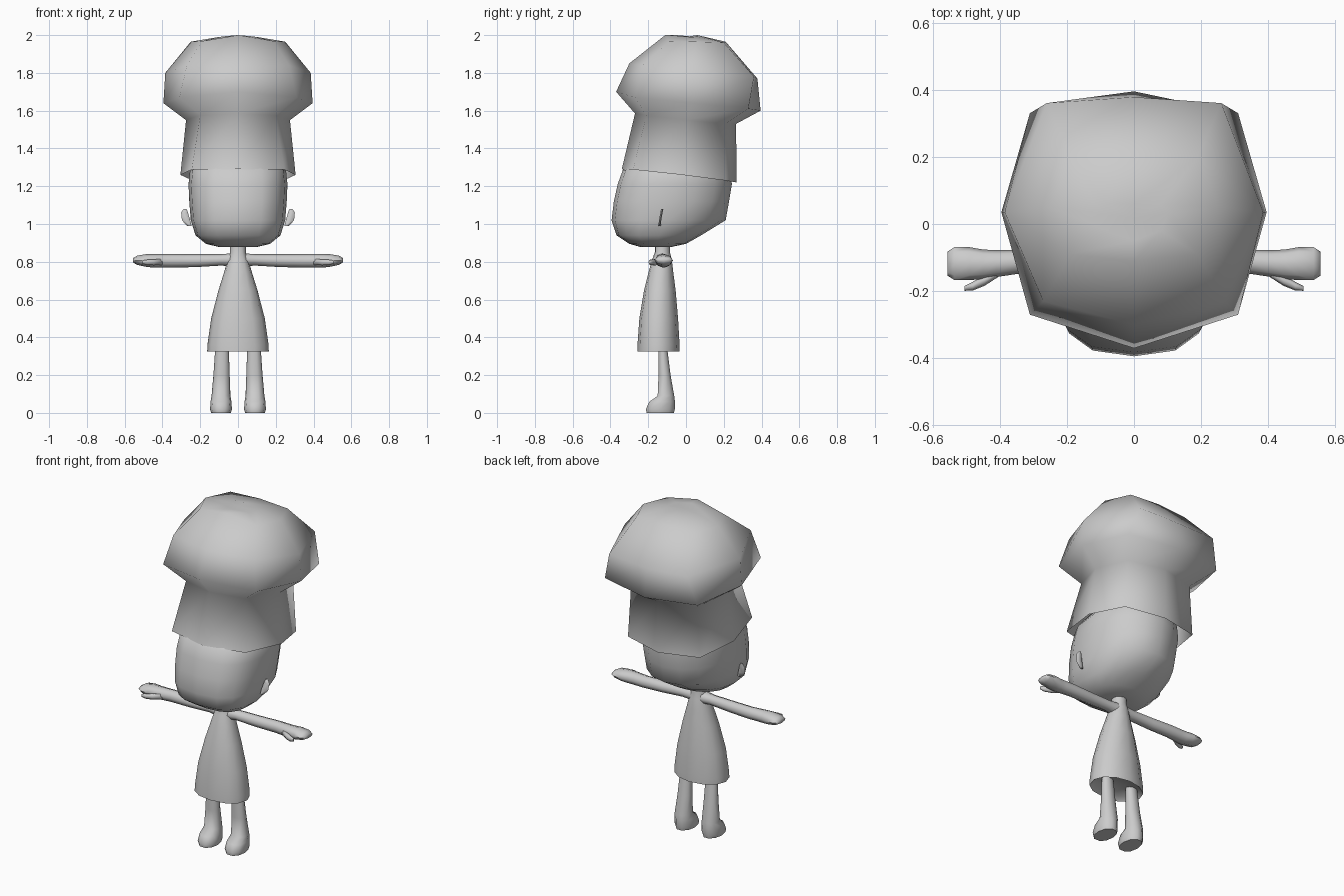
import bpy, bmesh, math
from mathutils import Vector

if "Cube" in bpy.data.objects:
    bpy.data.objects.remove(bpy.data.objects["Cube"])

grey = bpy.data.materials.new("plain grey")
grey.diffuse_color = (0.6, 0.6, 0.6, 1)
grey.use_nodes = True
grey.node_tree.nodes["Principled BSDF"].inputs["Base Color"].default_value = grey.diffuse_color


def loft(name, rings, start=True, end=True, angle=70):
    """Skin a list of equal-length point rings, with optional end caps."""
    bm = bmesh.new()
    loops = [[bm.verts.new(p) for p in ring] for ring in rings]
    n = len(loops[0])
    for a, b in zip(loops, loops[1:]):
        for i in range(n):
            j = (i + 1) % n
            bm.faces.new((a[i], a[j], b[j], b[i]))
    for use, ring in ((start, loops[0]), (end, loops[-1])):
        if use:
            c = bm.verts.new(sum((v.co for v in ring), Vector()) / n)
            for i in range(n):
                bm.faces.new((ring[i], ring[(i + 1) % n], c))
    bmesh.ops.recalc_face_normals(bm, faces=bm.faces)
    me = bpy.data.meshes.new(name)
    bm.to_mesh(me)
    bm.free()
    me.materials.append(grey)
    ob = bpy.data.objects.new(name, me)
    bpy.context.collection.objects.link(ob)
    bpy.ops.object.select_all(action='DESELECT')
    ob.select_set(True)
    bpy.context.view_layer.objects.active = ob
    bpy.ops.object.shade_smooth_by_angle(angle=math.radians(angle))
    return ob


def mirror_x(ob):
    ob.modifiers.new("mirror", 'MIRROR').use_axis[0] = True


def power(v, e):
    return math.copysign(abs(v) ** e, v)


def ring_z(z, w, yf, yb, cx=0, n=12, square=2.0):
    """Horizontal rounded ring between a front and a back depth."""
    cy, ry = (yf + yb) / 2, (yb - yf) / 2
    pts = []
    for i in range(n):
        t = math.tau * i / n
        e = 2 / square if math.sin(t) < 0 else 1
        pts.append((cx + w * power(math.cos(t), e), cy + ry * power(math.sin(t), e), z))
    return pts


def ring_x(x, cy, cz, ry, rz, n=8):
    return [(x, cy + ry * math.cos(math.tau * i / n), cz + rz * math.sin(math.tau * i / n))
            for i in range(n)]


def octagon(front, front_corner, side, back_corner, back):
    """Symmetric eight-point ring: centre points are (y, z), others (x, y, z)."""
    half = [front_corner, side, back_corner]
    return ([(0, *front)] + half + [(0, *back)]
            + [(-x, y, z) for x, y, z in reversed(half)])


# Hat: tall band, flared puff and shallow crown
hat_rings = [
    octagon((-.34, 1.29), (.245, -.28, 1.288), (.305, -.02, 1.26), (.24, .21, 1.23), (.268, 1.22)),
    octagon((-.27, 1.585), (.20, -.21, 1.575), (.275, 0, 1.55), (.22, .21, 1.53), (.265, 1.53)),
    octagon((-.37, 1.70), (.31, -.27, 1.67), (.395, .035, 1.64), (.31, .33, 1.61), (.395, 1.60)),
    octagon((-.30, 1.85), (.27, -.23, 1.84), (.385, .035, 1.80), (.26, .36, 1.78), (.378, 1.77)),
    octagon((-.11, 2.0), (.19, -.09, 1.968), (.25, .05, 1.965), (.19, .20, 1.96), (.21, 1.965)),
    octagon((-.05, 2.0), (.08, -.02, 1.993), (.10, .03, 1.99), (.08, .06, 1.992), (.06, 2.0)),
]
loft("hat", hat_rings, start=False, angle=80)

# Head: flat rounded face, narrower rounded back
loft("head", [ring_z(z, w, f, b, n=16, square=2.7) for z, w, f, b in (
    (.878, .10, -.24, -.08), (.895, .17, -.30, .0), (.94, .225, -.368, .08),
    (1.02, .25, -.394, .21), (1.12, .258, -.382, .228), (1.21, .262, -.362, .243),
    (1.285, .254, -.335, .235), (1.36, .20, -.25, .19))])

# Ears: thin slanted tabs
ear = loft("ear", [ring_z(z, w, y - .007, y + .007, cx=x, n=6) for z, x, w, y in (
    (.99, .258, .012, -.14), (1.02, .275, .022, -.137),
    (1.06, .283, .018, -.13), (1.08, .28, .008, -.126))])
mirror_x(ear)

# Neck and long bell-shaped body
loft("body", [ring_z(z, w, f, b, n=12, square=2.3) for z, w, f, b in (
    (.345, .14, -.235, -.055), (.325, .163, -.258, -.034), (.36, .162, -.257, -.034),
    (.50, .142, -.247, -.042), (.65, .103, -.222, -.055), (.75, .072, -.197, -.068),
    (.81, .055, -.18, -.075), (.85, .042, -.165, -.085), (.90, .042, -.165, -.085))])

# Arms with mitten hands
arm = loft("arm", [ring_x(*r) for r in (
    (.03, -.125, .81, .040, .035), (.09, -.122, .81, .032, .030), (.22, -.118, .806, .034, .034),
    (.35, -.113, .805, .036, .036), (.41, -.118, .805, .040, .036), (.45, -.12, .805, .044, .036),
    (.49, -.118, .807, .049, .033), (.535, -.118, .808, .049, .024), (.555, -.118, .808, .036, .012))])
mirror_x(arm)

thumb = loft("thumb", [ring_x(*r, n=6) for r in (
    (.40, -.14, .80, .015, .018), (.445, -.168, .797, .016, .018),
    (.48, -.185, .797, .013, .016), (.505, -.192, .798, .007, .010))])
mirror_x(thumb)

# Legs flowing into feet
leg = loft("leg", [ring_z(z, w, f, b, cx=cx, n=10, square=2.3) for z, cx, w, f, b in (
    (.0, .09, .052, -.212, -.06), (.02, .09, .058, -.216, -.055), (.06, .09, .055, -.196, -.055),
    (.09, .09, .050, -.152, -.06), (.20, .087, .043, -.147, -.08), (.38, .084, .034, -.146, -.103))])
mirror_x(leg)
